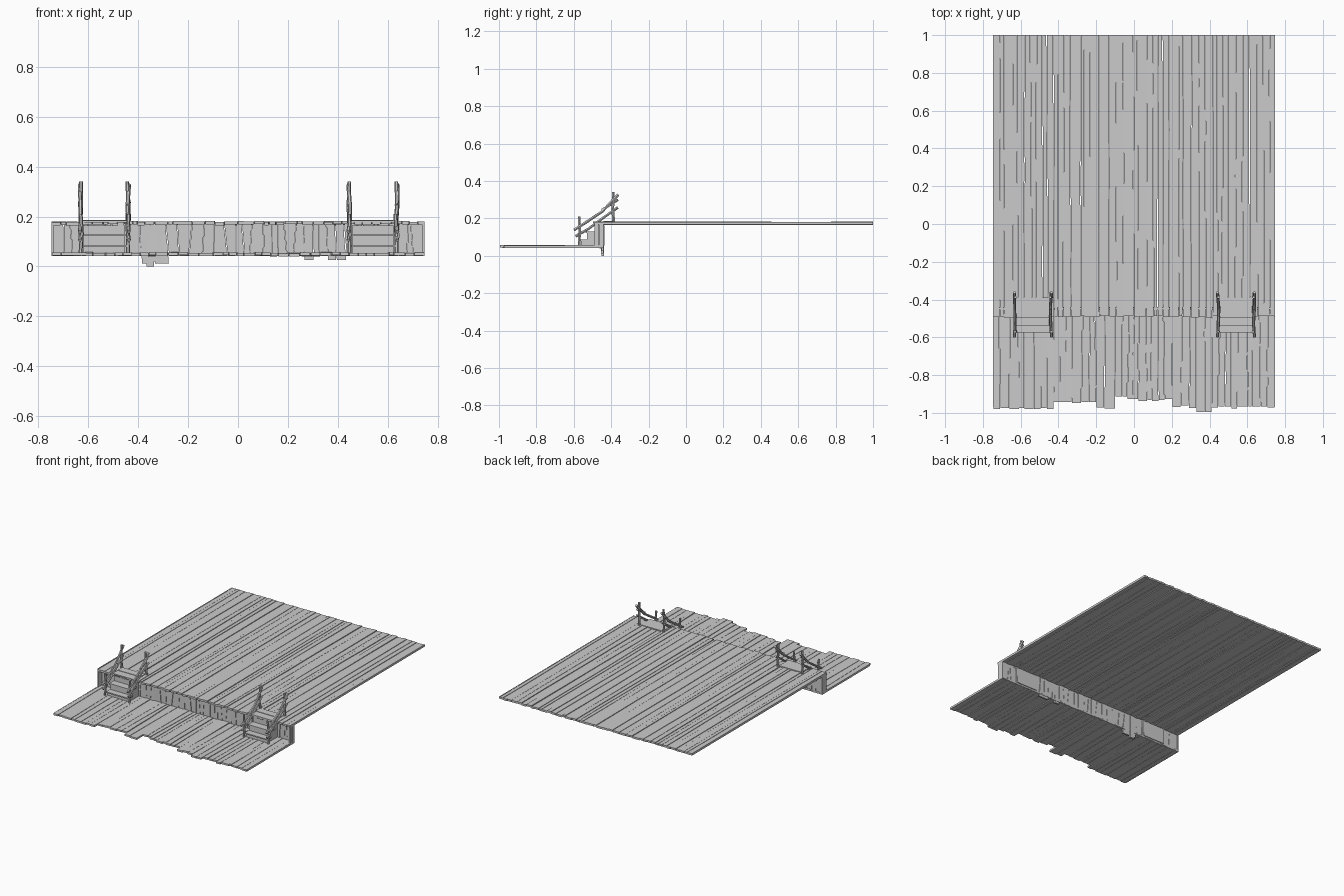
import bpy, bmesh, random
from mathutils import Vector

if "Cube" in bpy.data.objects:
    bpy.data.objects.remove(bpy.data.objects["Cube"])

random.seed(7)


def new_object(name, bm):
    bmesh.ops.recalc_face_normals(bm, faces=bm.faces)
    me = bpy.data.meshes.new(name)
    bm.to_mesh(me)
    bm.free()
    ob = bpy.data.objects.new(name, me)
    bpy.context.collection.objects.link(ob)
    return ob


def loft(bm, rings):
    """Closed tube through rings of equal vertex count."""
    vs = [[bm.verts.new(p) for p in r] for r in rings]
    n = len(vs[0])
    for a, b in zip(vs, vs[1:]):
        for i in range(n):
            bm.faces.new((a[i], a[(i + 1) % n], b[(i + 1) % n], b[i]))
    bm.faces.new(vs[0][::-1])
    bm.faces.new(vs[-1])


def box(bm, x0, x1, y0, y1, z0, z1):
    loft(bm, [[(x0, y, z0), (x1, y, z0), (x1, y, z1), (x0, y, z1)] for y in (y0, y1)])


def boundaries(lo, hi, wmin, wmax):
    xs = [lo]
    while xs[-1] < hi - wmax:
        xs.append(xs[-1] + random.uniform(wmin, wmax))
    return xs + [hi]


def planks(name, start, end, depth, wmin, wmax, skew, place, segs=4, lift=0.003):
    """Row of uneven boards across x; place(x, along, out) gives the 3D point."""
    bm = bmesh.new()
    xs = boundaries(-0.745, 0.745, wmin, wmax)
    # each joint is a slightly wandering line shared by two neighbours
    lines = []
    for i, x in enumerate(xs):
        edge = i in (0, len(xs) - 1)
        a, b = (0, 0) if edge else (random.uniform(-skew, skew), random.uniform(-skew, skew))
        lines.append([x + a + (b - a) * k / segs + (0 if edge else random.uniform(-.0015, .0015))
                      for k in range(segs + 1)])
    for i in range(len(xs) - 1):
        mid = (xs[i] + xs[i + 1]) / 2
        s, e = start(mid), end(mid)
        gap = random.uniform(0.0004, 0.0018)
        d0, d1 = random.uniform(-lift, lift), random.uniform(-lift, lift)
        rings = []
        for k in range(segs + 1):
            t = k / segs
            l, r, v = lines[i][k] + gap, lines[i + 1][k] - gap, s + (e - s) * t
            o = d0 + (d1 - d0) * t
            rings.append([place(l, v, o), place(r, v, o),
                          place(r, v, o + depth), place(l, v, o + depth)])
        loft(bm, rings)
    return new_object(name, bm)


# upper deck
planks("upper_deck", lambda x: -0.49 + random.uniform(-.004, .004), lambda x: 1.0,
       0.013, 0.022, 0.055, 0.005, lambda x, v, o: (x, v, 0.167 + o), segs=6)


# lower deck with ragged front ends
def front_end(x):
    for limit, y in ((-0.41, -0.975), (-0.21, -0.943), (-0.11, -0.972), (-0.03, -0.912),
                     (0.20, -0.932), (0.34, -0.968), (0.40, -0.995), (1, -0.972)):
        if x < limit:
            return y + random.choice((0, 0, 0.006, -0.005))


planks("lower_deck", front_end, lambda x: -0.44, 0.012, 0.025, 0.055, 0.007,
       lambda x, v, o: (x, v, 0.043 + o))


# upright riser wall, some boards hanging below the lower deck
def wall_foot(x):
    if -0.40 < x < -0.30:
        return random.choice((0.0, 0.012, 0.02))
    if 0.25 < x < 0.29 or 0.35 < x < 0.42:
        return 0.025
    return 0.042


planks("riser_wall", wall_foot, lambda x: 0.172, 0.011, 0.025, 0.05, 0.009,
       lambda x, v, o: (x, -0.453 + o, v), segs=2, lift=0.002)

# longest hanging board
bm = bmesh.new()
box(bm, -0.367, -0.337, -0.452, -0.438, 0.0, 0.165)
box(bm, -0.333, -0.302, -0.454, -0.440, 0.012, 0.165)
new_object("hanging_boards", bm)

# short end boards closing the wall at both sides
bm = bmesh.new()
for s in (-1, 1):
    for y0, y1 in ((-0.488, -0.468), (-0.466, -0.44)):
        box(bm, s * 0.7425 - 0.0045, s * 0.7425 + 0.0045, y0, y1, 0.045, 0.17)
new_object("wall_end_boards", bm)

# deck edge end caps at full width
bm = bmesh.new()
for s in (-1, 1):
    box(bm, s * 0.744 - 0.003, s * 0.744 + 0.003, -0.49, 1.0, 0.166, 0.181)
    box(bm, s * 0.744 - 0.003, s * 0.744 + 0.003, -0.97, -0.44, 0.042, 0.056)
new_object("deck_side_edges", bm)


# railing pieces
def beam(bm, pts, r):
    """Six-sided rough pole bent through the points."""
    pts = [Vector(p) for p in pts]
    rings = []
    for i, p in enumerate(pts):
        d = (pts[min(i + 1, len(pts) - 1)] - pts[max(i - 1, 0)]).normalized()
        u = Vector((1, 0, 0))
        u = (u - d * u.dot(d)).normalized()
        v = d.cross(u)
        k = r * random.uniform(0.85, 1.1)
        rings.append([p + k * (a * u + b * v) for a, b in
                      ((1, 0), (.5, .87), (-.5, .87), (-1, 0), (-.5, -.87), (.5, -.87))])
    loft(bm, rings)


for side, cx in (("left", -0.535), ("right", 0.54)):
    # stepped risers and overhanging treads
    bm = bmesh.new()
    for y0, y1, z in ((-0.562, -0.53, 0.078), (-0.53, -0.485, 0.121), (-0.485, -0.435, 0.163)):
        box(bm, cx - 0.083, cx + 0.083, y0, y1, 0.054, z)
    new_object("stair_risers_" + side, bm)
    bm = bmesh.new()
    for y0, y1, z in ((-0.575, -0.528, 0.078), (-0.537, -0.485, 0.121), (-0.497, -0.443, 0.176),
                      (-0.441, -0.39, 0.178)):
        j = random.uniform(-.003, .003)
        box(bm, cx - 0.088 + j, cx + 0.088 + j, y0, y1, z, z + 0.008)
    new_object("stair_treads_" + side, bm)
    # crooked posts and sagging rails on both flanks
    posts, rails = bmesh.new(), bmesh.new()
    for s in (-1, 1):
        x = cx + s * 0.094

        def w():
            return random.uniform(-.004, .004)
        beam(posts, [(x + w(), -0.572, 0.05), (x + w(), -0.568, 0.13), (x + w(), -0.571, 0.21)], 0.0075)
        beam(posts, [(x + w(), -0.385, 0.165), (x + w(), -0.392, 0.25), (x + w(), -0.388, 0.34)], 0.0085)
        beam(posts, [(x - s * 0.008, -0.446, 0.05), (x - s * 0.008, -0.444, 0.172)], 0.007)
        beam(rails, [(x + s * .004, -0.598, 0.138), (x + w(), -0.53, 0.182),
                     (x + w(), -0.45, 0.235), (x + s * .004, -0.362, 0.327)], 0.0085)
        beam(rails, [(x + s * .004, -0.59, 0.105), (x + w(), -0.52, 0.145),
                     (x + w(), -0.44, 0.205), (x + s * .004, -0.365, 0.258)], 0.0075)
        if s > 0:
            beam(rails, [(x, -0.45, 0.245), (x + w(), -0.41, 0.27), (x, -0.363, 0.30)], 0.007)
    new_object("railing_posts_" + side, posts)
    new_object("railing_rails_" + side, rails)
